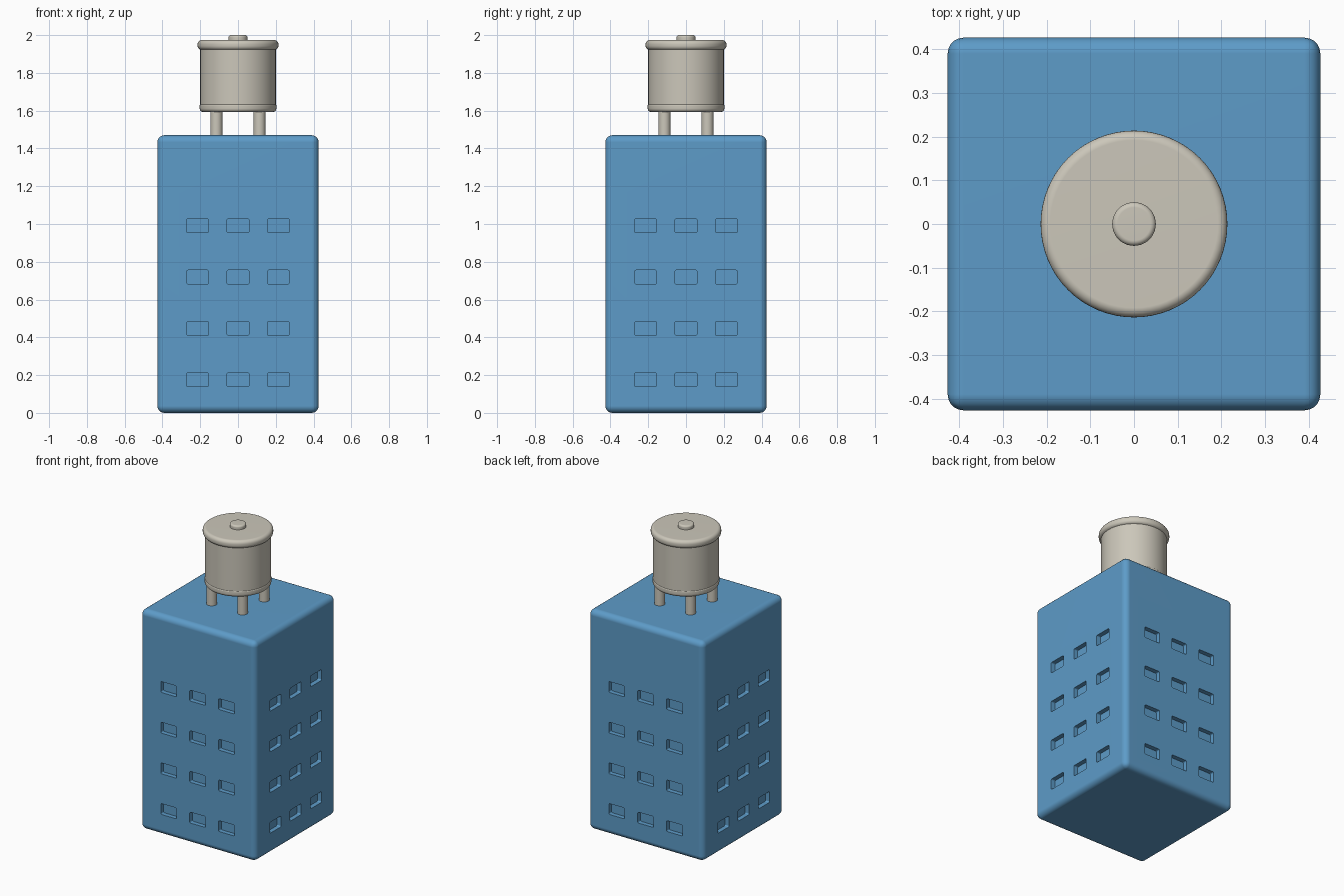
import bpy, bmesh, math
from mathutils import Matrix, Vector

default = bpy.data.objects.get("Cube")
if default:
    bpy.data.objects.remove(default, do_unlink=True)

WIDTH, ROOF = 0.854, 1.47


def material(name, rgb):
    mat = bpy.data.materials.new(name)
    mat.use_nodes = True
    mat.diffuse_color = (*rgb, 1)
    mat.node_tree.nodes["Principled BSDF"].inputs["Base Color"].default_value = (*rgb, 1)
    return mat


blue = material("facade_blue", (0.11, 0.33, 0.58))
beige = material("tank_beige", (0.60, 0.57, 0.49))


def make_object(name, bm, mat):
    bmesh.ops.recalc_face_normals(bm, faces=bm.faces)
    mesh = bpy.data.meshes.new(name)
    bm.to_mesh(mesh)
    bm.free()
    mesh.materials.append(mat)
    obj = bpy.data.objects.new(name, mesh)
    bpy.context.collection.objects.link(obj)
    return obj


def activate(obj):
    bpy.ops.object.select_all(action="DESELECT")
    obj.select_set(True)
    bpy.context.view_layer.objects.active = obj


def smooth(obj):
    activate(obj)
    bpy.ops.object.shade_smooth_by_angle(angle=math.radians(40))
    obj.modifiers.new("Even Shading", "WEIGHTED_NORMAL").keep_sharp = True


def box(size, centre, bevel, segments, upright=None):
    """Rounded box; with upright set, only edges along that axis are rounded."""
    bm = bmesh.new()
    bmesh.ops.create_cube(bm, size=1, matrix=Matrix.Translation(centre) @ Matrix.Diagonal((*size, 1)))
    edges = [e for e in bm.edges if upright is None or
             abs((e.verts[0].co - e.verts[1].co).normalized()[upright]) > 0.9]
    bmesh.ops.bevel(bm, geom=edges, offset=bevel, segments=segments, profile=0.5, affect="EDGES")
    return bm


def lathe(name, profile, steps, centre=(0, 0)):
    """Spin a radius/height outline about a vertical axis."""
    bm = bmesh.new()
    verts = [bm.verts.new((r, 0, z)) for r, z in profile]
    edges = [bm.edges.new(pair) for pair in zip(verts, verts[1:])]
    bmesh.ops.spin(bm, geom=verts + edges, cent=(0, 0, 0), axis=(0, 0, 1),
                   angle=math.tau, steps=steps)
    bmesh.ops.remove_doubles(bm, verts=bm.verts, dist=1e-5)
    bmesh.ops.translate(bm, verts=bm.verts, vec=(*centre, 0))
    obj = make_object(name, bm, beige)
    smooth(obj)
    return obj


def disc(radius, bottom, top, round_bottom, round_top, segments=5):
    """Closed outline of a disc with rounded rims."""
    points = [(0, bottom)]
    for rim, z, start in ((round_bottom, bottom + round_bottom, -90), (round_top, top - round_top, 0)):
        for i in range(segments + 1):
            a = math.radians(start + 90 * i / segments)
            points.append((radius - rim + rim * math.cos(a), z + rim * math.sin(a)))
    return points + [(0, top)]


# Tower block with rounded edges
tower = make_object("tower", box((WIDTH, WIDTH, ROOF), (0, 0, ROOF / 2), 0.037, 5), blue)

# Recessed windows, three by four on every side
cutters = bmesh.new()
for side in range(4):
    turn = Matrix.Rotation(side * math.pi / 2, 4, "Z")
    for column in (-1, 0, 1):
        for row in range(4):
            centre = Vector((column * 0.214, -WIDTH / 2, 0.175 + row * 0.272))
            window = box((0.117, 0.06, 0.073), centre, 0.008, 3, upright=1)
            window.transform(turn)
            temp = bpy.data.meshes.new("window_part")
            window.to_mesh(temp)
            window.free()
            cutters.from_mesh(temp)
            bpy.data.meshes.remove(temp)
cutter = make_object("window_cutters", cutters, blue)
cutter.hide_render = True
cut = tower.modifiers.new("Windows", "BOOLEAN")
cut.operation, cut.solver, cut.object = "DIFFERENCE", "EXACT", cutter
activate(tower)
bpy.ops.object.modifier_apply(modifier=cut.name)
bpy.data.objects.remove(cutter, do_unlink=True)
smooth(tower)

# Water tank on four legs
for x in (-1, 1):
    for y in (-1, 1):
        label = ("back" if y > 0 else "front") + ("_left" if x > 0 else "_right")
        lathe(label + "_tank_leg", [(0, 1.46), (0.032, 1.46), (0.032, 1.61), (0, 1.61)],
              24, (x * 0.114, y * 0.114))
lathe("tank_base", disc(0.203, 1.592, 1.634, 0.02, 0.008), 64)
lathe("tank_barrel", [(0, 1.62), (0.2, 1.62), (0.2, 1.94), (0, 1.94)], 64)
lathe("tank_lid", disc(0.214, 1.921, 1.974, 0.022, 0.022), 64)
lathe("tank_cap", disc(0.05, 1.965, 2.0, 0.008, 0.012), 40)
